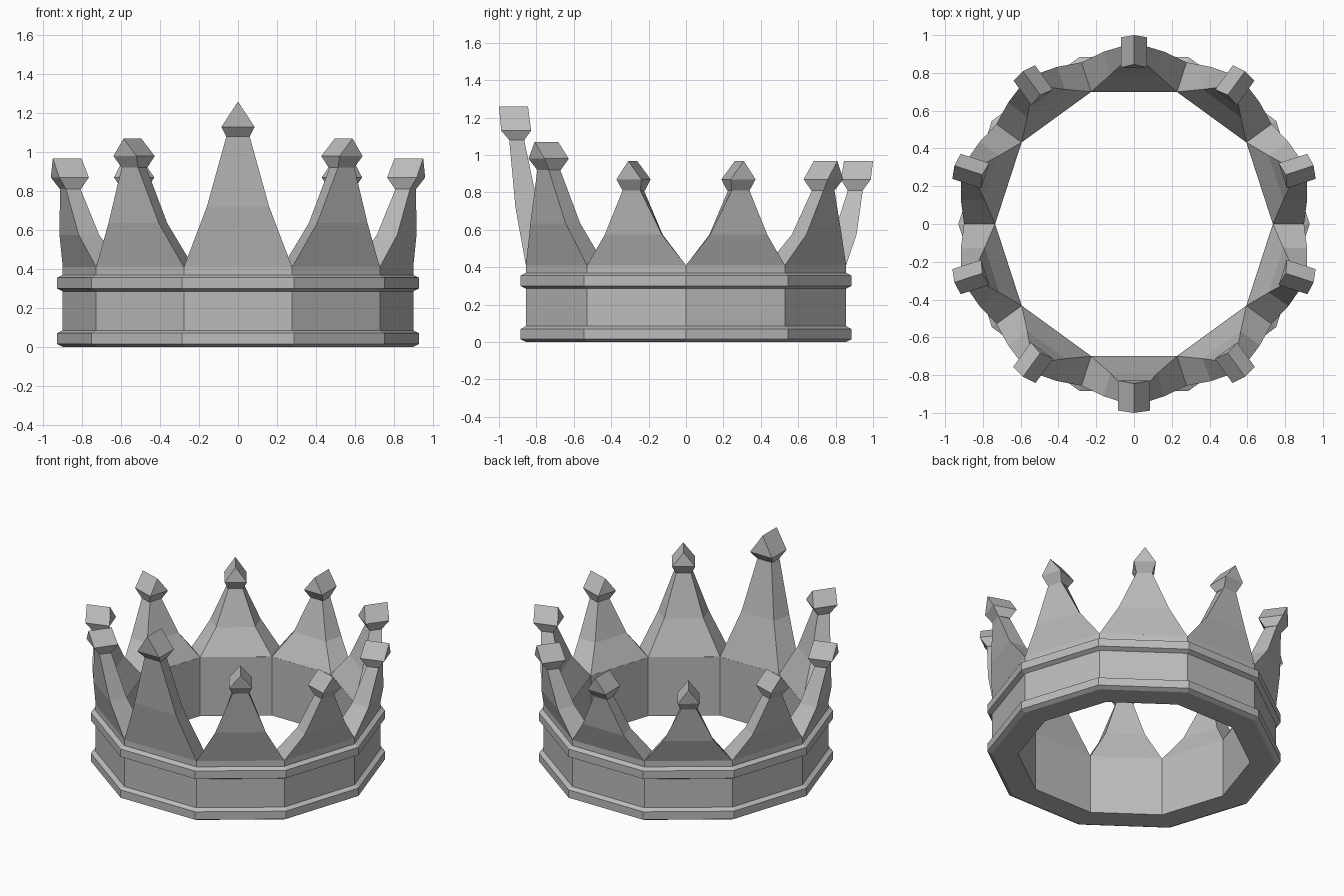
import bpy, bmesh, math
from mathutils import Matrix

SIDES = 10
STEP = 2 * math.pi / SIDES

cube = bpy.data.objects.get("Cube")
if cube:
    bpy.data.objects.remove(cube, do_unlink=True)

metal = bpy.data.materials.new("grey metal")
metal.use_nodes = True
metal.diffuse_color = (0.5, 0.5, 0.5, 1)
metal.node_tree.nodes["Principled BSDF"].inputs["Base Color"].default_value = (0.5, 0.5, 0.5, 1)


def finish(bm, name):
    bmesh.ops.recalc_face_normals(bm, faces=bm.faces)
    mesh = bpy.data.meshes.new(name)
    bm.to_mesh(mesh)
    bm.free()
    mesh.materials.append(metal)
    obj = bpy.data.objects.new(name, mesh)
    bpy.context.collection.objects.link(obj)
    return obj


def bridge(bm, a, b):
    n = len(a)
    for i in range(n):
        j = (i + 1) % n
        bm.faces.new((a[i], a[j], b[j], b[i]))


def ring(name, profile):
    """Sweep a closed (radius, z) profile around a ten-sided ring."""
    bm = bmesh.new()
    loops = [[bm.verts.new((r * math.cos(k * STEP), r * math.sin(k * STEP), z))
              for r, z in profile] for k in range(SIDES)]
    for k in range(SIDES):
        bridge(bm, loops[k], loops[(k + 1) % SIDES])
    return finish(bm, name)


def spike(name, angle, kink_z, neck_z, neck):
    """Tapered point; sections are (z, outer half width, inner half width, outer r, inner r)."""
    sections = [(0.41, 0.278, 0.227, 0.856, 0.70),
                (kink_z, 0.16, 0.125, 0.912, 0.79),
                (neck_z, neck, neck * 0.9, 0.945, 0.865)]
    bm = bmesh.new()
    loops = [[bm.verts.new(p) for p in ((ro, -wo, z), (ro, wo, z), (ri, wi, z), (ri, -wi, z))]
             for z, wo, wi, ro, ri in sections]
    for a, b in zip(loops, loops[1:]):
        bridge(bm, a, b)
    bm.faces.new(loops[0])
    bm.faces.new(loops[-1])
    bm.transform(Matrix.Rotation(angle, 4, 'Z'))
    return finish(bm, name)


def finial(name, angle, neck_z, wide_z, tip_z, neck, wide):
    """Gable-topped block on a narrow neck."""
    bm = bmesh.new()

    def section(ri, ro, w, z):
        return [bm.verts.new(p) for p in ((ro, -w, z), (ro, w, z), (ri, w, z), (ri, -w, z))]

    low = section(0.865, 0.945, neck, neck_z)
    mid = section(0.828, 0.988, wide, wide_z)
    outer = bm.verts.new((1.0, 0, tip_z))
    inner = bm.verts.new((0.845, 0, tip_z))
    bm.faces.new(low)
    bridge(bm, low, mid)
    bm.faces.new((mid[0], mid[1], outer))
    bm.faces.new((mid[2], mid[3], inner))
    bm.faces.new((mid[1], mid[2], inner, outer))
    bm.faces.new((mid[3], mid[0], outer, inner))
    bm.transform(Matrix.Rotation(angle, 4, 'Z'))
    return finish(bm, name)


# Wall of the crown and its two raised trims
ring("band", [(0.735, 0), (0.9, 0), (0.9, 0.41), (0.735, 0.41)])
for name, z in (("lower_trim", 0.0), ("upper_trim", 0.285)):
    ring(name, [(0.9, z), (0.93, z + 0.015), (0.93, z + 0.07), (0.9, z + 0.085)])

# Points: tall at the front, medium beside it, short all round the back
SHORT = (0.575, 0.81, 0.87, 0.968, 0.05, 0.07)
MEDIUM = (0.635, 0.92, 0.98, 1.07, 0.052, 0.073)
TALL = (0.72, 1.08, 1.13, 1.26, 0.06, 0.085)
for k in range(SIDES):
    around = min(k, SIDES - k)
    kink_z, neck_z, wide_z, tip_z, neck, wide = {0: TALL, 1: MEDIUM}.get(around, SHORT)
    angle = -math.pi / 2 + k * STEP
    spike(f"spike_{k + 1}", angle, kink_z, neck_z, neck)
    finial(f"finial_{k + 1}", angle, neck_z, wide_z, tip_z, neck, wide)
